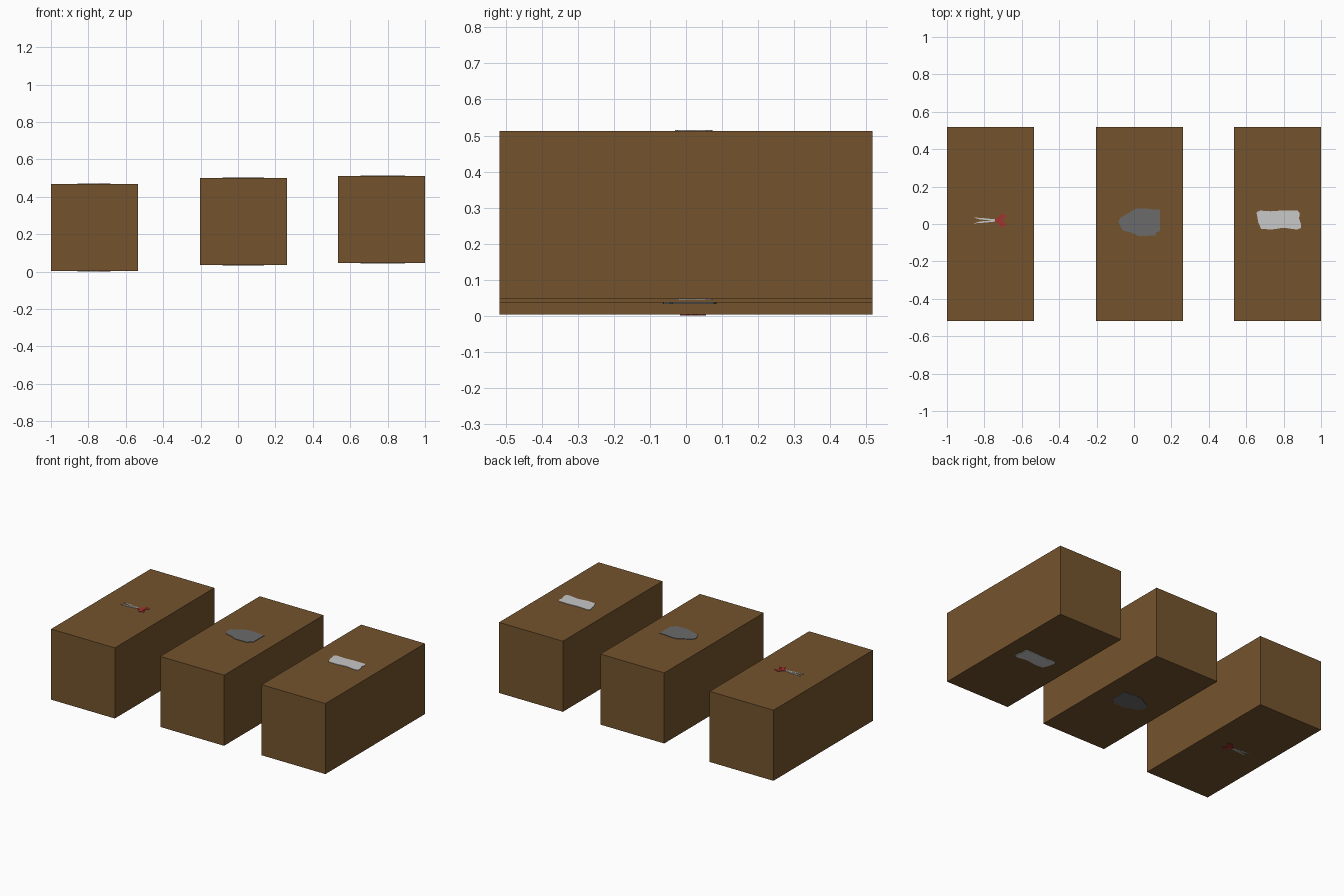
import bpy, bmesh

if "Cube" in bpy.data.objects:
    bpy.data.objects.remove(bpy.data.objects["Cube"])

HALF_W, HALF_D, HEIGHT = 0.2325, 0.518, 0.465
PLATE = 0.003


def material(name, rgb):
    m = bpy.data.materials.new(name)
    m.diffuse_color = (*rgb, 1)
    m.use_nodes = True
    m.node_tree.nodes["Principled BSDF"].inputs["Base Color"].default_value = m.diffuse_color
    return m


BROWN = material("brown", (0.175, 0.088, 0.027))
GREY = material("stone grey", (0.145, 0.145, 0.15))
WHITE = material("paper white", (0.58, 0.58, 0.58))
RED = material("handle red", (0.36, 0.032, 0.028))


def finish(bm, name, mat):
    bmesh.ops.recalc_face_normals(bm, faces=bm.faces)
    me = bpy.data.meshes.new(name)
    bm.to_mesh(me)
    bm.free()
    me.materials.append(mat)
    bpy.context.collection.objects.link(bpy.data.objects.new(name, me))


def box(name, x, z):
    bm = bmesh.new()
    bmesh.ops.create_cube(bm, size=1)
    for v in bm.verts:
        v.co = (x + v.co.x * 2 * HALF_W, v.co.y * 2 * HALF_D,
                z + (v.co.z + 0.5) * HEIGHT)
    finish(bm, name, BROWN)


def plates(name, outlines, z, mat):
    """Thin emblem on the top and on the underside of a box."""
    for side, z0 in (("top", z + HEIGHT), ("bottom", z - PLATE)):
        bm = bmesh.new()
        for pts in outlines:
            f = bm.faces.new([bm.verts.new((x, y, z0)) for x, y in pts])
            up = bmesh.ops.extrude_face_region(bm, geom=[f])["geom"]
            bmesh.ops.translate(bm, vec=(0, 0, PLATE),
                                verts=[g for g in up if isinstance(g, bmesh.types.BMVert)])
        finish(bm, f"{name}_{side}", mat)


# Three boxes at slightly different heights
Z_LEFT, Z_MID, Z_RIGHT = 0.003, 0.036, 0.047
box("left_box", -0.7675, Z_LEFT)
box("middle_box", 0.0285, Z_MID)
box("right_box", 0.7675, Z_RIGHT)

# Scissors: two blades and two flared handles, mirrored about y = CY
CY = 0.019
blade = [(-0.858, 0.016), (-0.80, 0.012), (-0.742, 0.006), (-0.742, 0.0),
         (-0.79, 0.002), (-0.825, 0.006)]
handle = [(-0.748, 0.0), (-0.735, 0.011), (-0.722, 0.014), (-0.714, 0.034),
          (-0.70, 0.036), (-0.697, 0.026), (-0.681, 0.030), (-0.681, 0.018),
          (-0.705, 0.010), (-0.69, 0.0)]


def both(pts):
    return [[(x, CY + s * y) for x, y in pts] for s in (1, -1)]


plates("scissor_blades", both(blade), Z_LEFT, WHITE)
plates("scissor_handles", both(handle), Z_LEFT, RED)

# Stone
stone = [(-0.083, 0.012), (-0.072, 0.035), (-0.035, 0.055), (0.01, 0.082), (0.06, 0.084),
         (0.095, 0.078), (0.138, 0.078), (0.138, -0.038), (0.12, -0.044), (0.114, -0.062),
         (0.025, -0.064), (-0.02, -0.044), (-0.062, -0.034)]
plates("stone", [stone], Z_MID, GREY)

# Sheet of paper with wavy edges
sheet = [(0.655, 0.062), (0.672, 0.072), (0.73, 0.068), (0.80, 0.073), (0.875, 0.072),
         (0.887, 0.056), (0.882, 0.03), (0.892, 0.0), (0.892, -0.022), (0.872, -0.03),
         (0.80, -0.02), (0.74, -0.029), (0.68, -0.027), (0.664, 0.01)]
plates("paper_sheet", [sheet], Z_RIGHT, WHITE)
